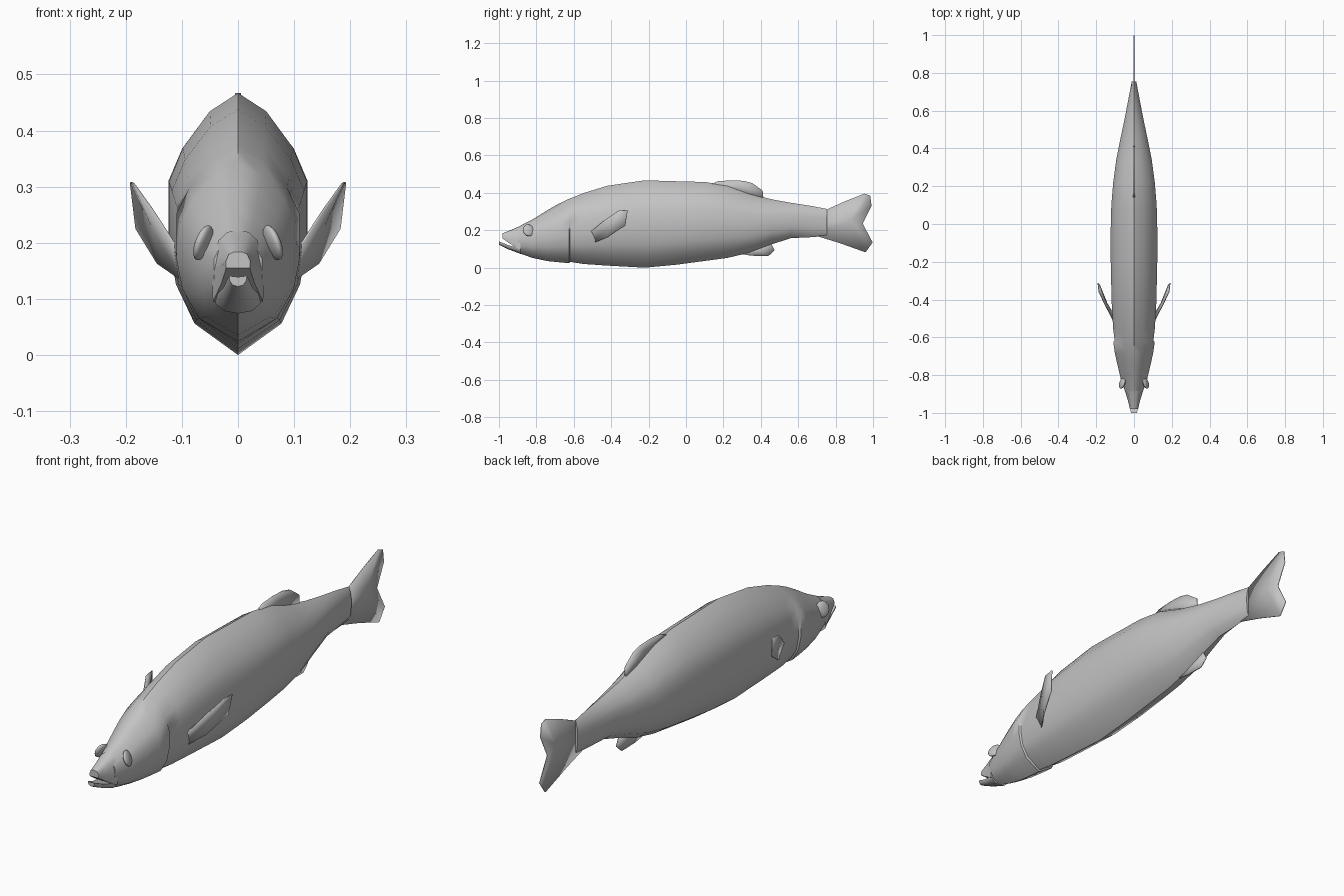
import bpy, bmesh, math
from mathutils import Vector

if "Cube" in bpy.data.objects:
    bpy.data.objects.remove(bpy.data.objects["Cube"])

grey = bpy.data.materials.new("silver grey")
grey.diffuse_color = (0.55, 0.55, 0.55, 1)
grey.use_nodes = True
grey.node_tree.nodes["Principled BSDF"].inputs["Base Color"].default_value = grey.diffuse_color

# Half cross-section, bottom to top: (share of half width, share of height)
HALF = [(0, 0), (0.63, 0.12), (0.9, 0.27), (1.0, 0.43), (1.0, 0.66),
        (0.8, 0.79), (0.41, 0.93), (0, 1)]


def make_object(name, bm, angle=50):
    bmesh.ops.recalc_face_normals(bm, faces=bm.faces)
    mesh = bpy.data.meshes.new(name)
    bm.to_mesh(mesh)
    bm.free()
    mesh.materials.append(grey)
    obj = bpy.data.objects.new(name, mesh)
    bpy.context.collection.objects.link(obj)
    bpy.ops.object.select_all(action='DESELECT')
    obj.select_set(True)
    bpy.context.view_layer.objects.active = obj
    bpy.ops.object.shade_smooth_by_angle(angle=math.radians(angle))
    return obj


def loft(name, stations, half):
    """Skin mirrored sections; each station is (y, bottom, top, half width, flank scale)."""
    bm = bmesh.new()
    outline = half + [(-u, v) for u, v in half[-2:0:-1]]
    rings = []
    for y, low, high, width, flank in stations:
        ring = []
        for u, v in outline:
            s = flank if v < 0.75 else 1
            z = low + v * (high - low) + (1 - s) * 0.1 * (v < 0.2)
            ring.append(bm.verts.new((u * width * s, y, z)))
        rings.append(ring)
    n = len(outline)
    for a, b in zip(rings, rings[1:]):
        for i in range(n):
            bm.faces.new((a[i], a[(i + 1) % n], b[(i + 1) % n], b[i]))
    bm.faces.new(rings[0])
    bm.faces.new(rings[-1])
    return make_object(name, bm)


def fin(name, points, thickness):
    """Thin plate through a closed outline of 3D points, fanned from its middle."""
    bm = bmesh.new()
    verts = [bm.verts.new(p) for p in points]
    centre = bm.verts.new(sum((Vector(p) for p in points), Vector()) / len(points))
    for a, b in zip(verts, verts[1:] + verts[:1]):
        bm.faces.new((a, b, centre))
    obj = make_object(name, bm, 30)
    solid = obj.modifiers.new("thickness", 'SOLIDIFY')
    solid.thickness = thickness
    solid.offset = 0
    return obj


# Body, with a small step behind the gill cover
loft("body", [
    (-0.90, 0.080, 0.217, 0.043, 1),
    (-0.82, 0.052, 0.258, 0.070, 1),
    (-0.74, 0.035, 0.308, 0.089, 1),
    (-0.68, 0.029, 0.342, 0.102, 1),
    (-0.625, 0.024, 0.368, 0.110, 1),
    (-0.62, 0.024, 0.370, 0.110, 0.93),
    (-0.55, 0.018, 0.398, 0.113, 0.98),
    (-0.42, 0.011, 0.438, 0.118, 1),
    (-0.22, 0.000, 0.467, 0.123, 1),
    (-0.05, 0.016, 0.462, 0.124, 1),
    (0.10, 0.036, 0.458, 0.120, 1),
    (0.22, 0.052, 0.440, 0.110, 1),
    (0.34, 0.080, 0.396, 0.094, 1),
    (0.46, 0.125, 0.365, 0.070, 1),
    (0.56, 0.158, 0.347, 0.049, 1),
    (0.67, 0.163, 0.330, 0.028, 1),
    (0.755, 0.170, 0.314, 0.012, 1)], HALF)

# Open mouth: a blunt upper jaw and a slightly longer lower jaw
UPPER = [(0, 0), (0.95, 0), (1, 0.4), (0.75, 0.85), (0.4, 0.97), (0, 1)]
LOWER = [(0, 0), (0.6, 0.15), (0.95, 0.6), (1, 1), (0, 0.9)]
loft("upper_jaw", [
    (-0.98, 0.155, 0.184, 0.022, 1),
    (-0.94, 0.128, 0.200, 0.031, 1),
    (-0.885, 0.095, 0.223, 0.047, 1)], UPPER)
loft("lower_jaw", [
    (-1.0, 0.122, 0.141, 0.016, 1),
    (-0.95, 0.098, 0.120, 0.026, 1),
    (-0.885, 0.074, 0.104, 0.042, 1)], LOWER)

# Eyes: flattened domes lying along the head
for side, label in ((1, "left"), (-1, "right")):
    bm = bmesh.new()
    bmesh.ops.create_uvsphere(bm, u_segments=16, v_segments=10, radius=1)
    eye = make_object(label + "_eye", bm)
    eye.scale = (0.012, 0.031, 0.033)
    eye.location = (side * 0.062, -0.842, 0.200)
    eye.rotation_euler = (0, -side * math.radians(20), -side * math.radians(-18))

# Paired side fins, swept up and back
PECTORAL = [(0.095, -0.50, 0.13), (0.143, -0.42, 0.163), (0.181, -0.325, 0.225),
            (0.191, -0.312, 0.308), (0.186, -0.36, 0.305), (0.152, -0.43, 0.258),
            (0.105, -0.52, 0.185)]
for side, label in ((1, "left"), (-1, "right")):
    fin(label + "_side_fin", [(side * x, y, z) for x, y, z in PECTORAL], 0.004)

# Fins on the centre line, as (y, z) outlines
CENTRE_FINS = {
    "back_fin": (0.01, [(0.12, 0.44), (0.17, 0.462), (0.24, 0.467), (0.31, 0.464),
                        (0.355, 0.452), (0.41, 0.412), (0.415, 0.36), (0.25, 0.40)]),
    "belly_fin": (0.006, [(0.28, 0.075), (0.35, 0.064), (0.44, 0.062), (0.474, 0.093),
                          (0.45, 0.14), (0.35, 0.12)]),
    "tail_fin": (0.004, [(0.69, 0.172), (0.82, 0.132), (0.96, 0.082), (0.998, 0.135),
                         (0.945, 0.235), (0.992, 0.33), (0.985, 0.385), (0.955, 0.396),
                         (0.85, 0.355), (0.75, 0.31), (0.70, 0.24)]),
}
for name, (thickness, outline) in CENTRE_FINS.items():
    fin(name, [(0, y, z) for y, z in outline], thickness)
